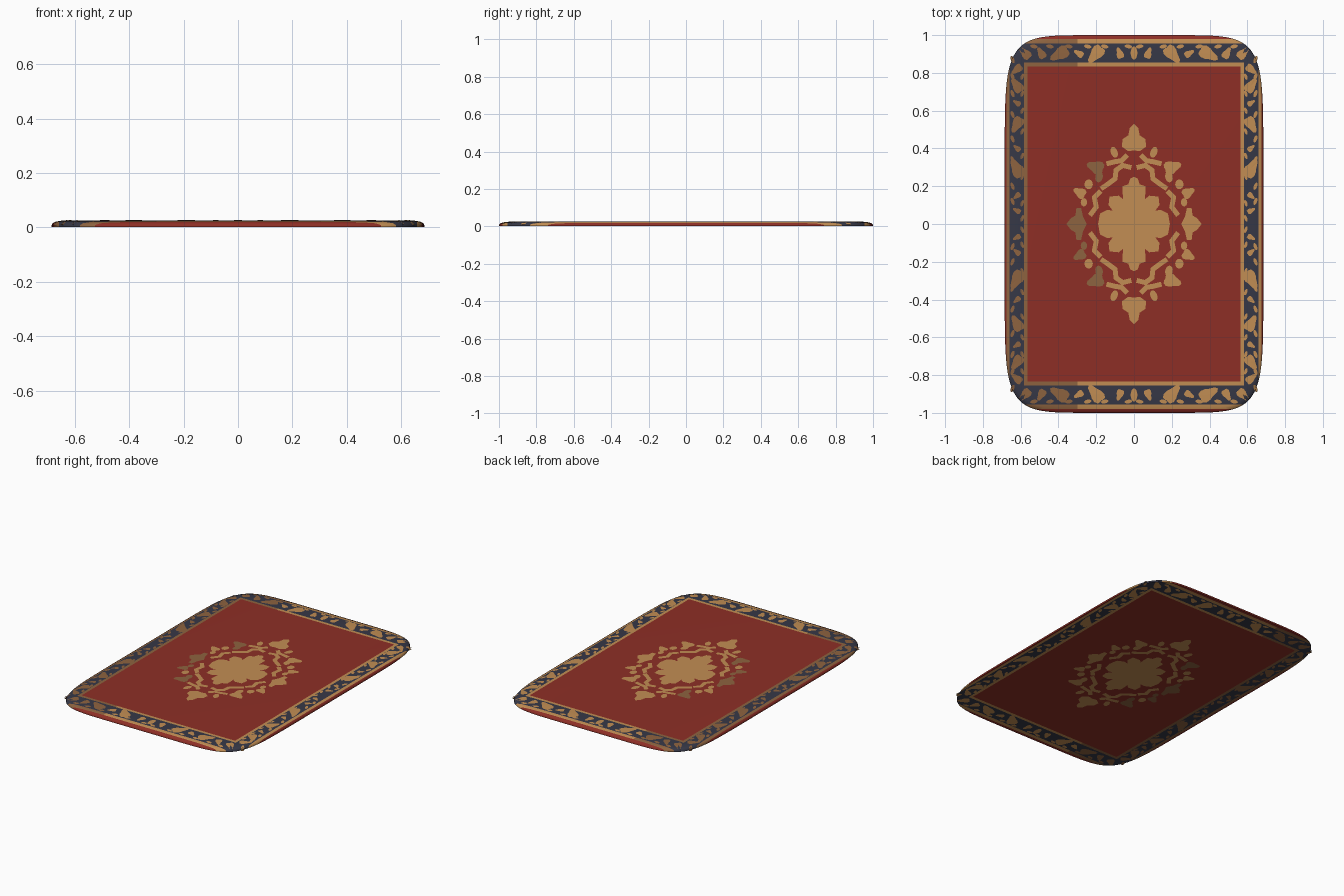
import bpy, bmesh, math
from mathutils import Vector

if "Cube" in bpy.data.objects:
    bpy.data.objects.remove(bpy.data.objects["Cube"])

A, B, N = 0.685, 1.0, 7.5          # half width, half length, outline squareness
BASE, LIFT = 0.001, 0.001          # underside height, motif plate offset
PROFILE = [(1.0, BASE), (1.0, 0.008), (0.995, 0.015), (0.98, 0.021),
           (0.95, 0.0245), (0.9, 0.026)]


def material(name, rgb):
    m = bpy.data.materials.new(name)
    m.diffuse_color = (*rgb, 1)
    m.use_nodes = True
    m.node_tree.nodes["Principled BSDF"].inputs["Base Color"].default_value = m.diffuse_color
    return m


RED, GOLD, WORN, NAVY = range(4)
MATS = [material("carpet red", (0.27, 0.028, 0.019)),
        material("gold thread", (0.54, 0.27, 0.088)),
        material("worn gold", (0.27, 0.125, 0.05)),
        material("navy border", (0.037, 0.039, 0.062))]


def make_object(name, bm):
    me = bpy.data.meshes.new(name)
    bm.to_mesh(me)
    bm.free()
    for m in MATS:
        me.materials.append(m)
    ob = bpy.data.objects.new(name, me)
    bpy.context.collection.objects.link(ob)
    return ob


def height(x, y):
    """Height of the pile above a point, following the rounded rim."""
    s = (abs(x / A) ** N + abs(y / B) ** N) ** (1 / N)
    for (s0, z0), (s1, z1) in zip(PROFILE[1:], PROFILE[2:]):
        if s >= s1:
            f = min(1, (s0 - s) / (s0 - s1))
            return z0 + (z1 - z0) * max(0, f)
    return PROFILE[-1][1]


# Rug body: squared oval rings, lofted up the rim and capped
def outline(scale, z):
    pts = []
    for i in range(96):
        t = 2 * math.pi * (i + 0.5) / 96
        c, s = math.cos(t), math.sin(t)
        pts.append((scale * A * math.copysign(abs(c) ** (2 / N), c),
                    scale * B * math.copysign(abs(s) ** (2 / N), s), z))
    return pts


bm = bmesh.new()
rings = [[bm.verts.new(p) for p in outline(s, z)] for s, z in PROFILE]
for lo, hi in zip(rings, rings[1:]):
    for i in range(96):
        j = (i + 1) % 96
        bm.faces.new((lo[i], lo[j], hi[j], hi[i]))
bm.faces.new(rings[-1])
bm.faces.new(rings[0][::-1])

# Cut the border bands into the body
X_CUTS, Y_CUTS = (0.563, 0.582, 0.658, 0.675), (0.835, 0.855, 0.955, 0.98)
cuts = [((s * x, 0, 0), (1, 0, 0)) for x in X_CUTS for s in (1, -1)]
cuts += [((0, s * y, 0), (0, 1, 0)) for y in Y_CUTS for s in (1, -1)]
cuts.append(((-0.3, 0, 0), (1, 0, 0)))
for co, no in cuts:
    bmesh.ops.bisect_plane(bm, geom=bm.verts[:] + bm.edges[:] + bm.faces[:],
                           dist=1e-6, plane_co=co, plane_no=no)
for f in bm.faces:
    c = f.calc_center_median()
    level = max(sum(abs(c.x) > v for v in X_CUTS), sum(abs(c.y) > v for v in Y_CUTS))
    thread = WORN if c.x < -0.3 else GOLD
    f.material_index = (RED, thread, NAVY, thread, RED)[level]
body = make_object("rug_body", bm)
bpy.context.view_layer.objects.active = body
body.select_set(True)
bpy.ops.object.shade_smooth_by_angle(angle=math.radians(40))


# Motif plates: each shape is laid on the top and on the underside
def plate(bm, pts, centre, mat):
    for top in (True, False):
        zf = (lambda x, y: height(x, y) + LIFT) if top else (lambda x, y: BASE - LIFT)
        vs = [bm.verts.new((x, y, zf(x, y))) for x, y in pts]
        c = bm.verts.new((*centre, zf(*centre)))
        for i in range(len(vs)):
            f = bm.faces.new((vs[i], vs[(i + 1) % len(vs)], c))
            f.normal_update()
            if (f.normal.z > 0) != top:
                f.normal_flip()
            f.material_index = mat


def blob(cx, cy, rx, ry, deg=0, lobes=0):
    a = math.radians(deg)
    pts = []
    for i in range(16):
        t = 2 * math.pi * i / 16
        r = 1 + (0.2 * math.cos(lobes * t) if lobes else 0)
        u, v = rx * r * math.cos(t), ry * r * math.sin(t)
        pts.append((cx + u * math.cos(a) - v * math.sin(a),
                    cy + u * math.sin(a) + v * math.cos(a)))
    return pts, (cx, cy)


def mirrored(bm, shape, mat_rule):
    pts, c = shape
    for sx in (1, -1):
        for sy in (1, -1):
            q = (c[0] * sx, c[1] * sy)
            plate(bm, [(x * sx, y * sy) for x, y in pts], q, mat_rule(*q))


def worn_patch(x, y):
    spots = ((-0.2, 0.28), (-0.29, 0.0), (-0.18, -0.26), (-0.27, -0.14))
    return WORN if any(math.hypot(x - a, y - b) < 0.06 for a, b in spots) else GOLD


# Central medallion: flower cross, finials, scrolls and leaves (one quarter each)
bm = bmesh.new()
cross = [(0, 0.25), (0.02, 0.24), (0.03, 0.21), (0.06, 0.2), (0.06, 0.16), (0.045, 0.12),
         (0.08, 0.15), (0.13, 0.145), (0.135, 0.1), (0.1, 0.055), (0.14, 0.075),
         (0.18, 0.055), (0.19, 0), (0, 0)]
mirrored(bm, (cross, (0.05, 0.06)), lambda x, y: GOLD)
tip = [(0, 0.53), (0.022, 0.51), (0.03, 0.47), (0.06, 0.45), (0.065, 0.41),
       (0.03, 0.385), (0, 0.39)]
mirrored(bm, (tip, (0.02, 0.43)), lambda x, y: GOLD)
side = [(0.358, 0), (0.335, 0.03), (0.31, 0.045), (0.305, 0.085), (0.28, 0.085),
        (0.27, 0.04), (0.25, 0.0)]
mirrored(bm, (side, (0.295, 0.02)), worn_patch)

SCROLLS = [[(0.02, 0.3), (0.06, 0.31), (0.095, 0.285), (0.1, 0.24), (0.14, 0.21), (0.17, 0.19)],
           [(0.04, 0.36), (0.065, 0.335), (0.1, 0.33), (0.14, 0.32)],
           [(0.18, 0.17), (0.21, 0.14), (0.2, 0.09), (0.23, 0.05)]]
for path in SCROLLS:
    for p, q in zip(path, path[1:]):
        p, q = Vector(p), Vector(q)
        d = (q - p).normalized()
        n = Vector((-d.y, d.x)) * 0.013
        d *= 0.006
        quad = [p - d + n, q + d + n, q + d - n, p - d - n]
        mirrored(bm, ([tuple(v) for v in quad], tuple((p + q) / 2)), worn_patch)
LEAVES = [(0.105, 0.38, 0.018, 0.03, -20, 0), (0.2, 0.3, 0.045, 0.034, 20, 3),
          (0.185, 0.25, 0.02, 0.03, 10, 0), (0.24, 0.21, 0.022, 0.026, 0, 0),
          (0.285, 0.165, 0.034, 0.026, 30, 3), (0.265, 0.115, 0.017, 0.022, 0, 0)]
for leaf in LEAVES:
    mirrored(bm, blob(*leaf), worn_patch)
make_object("medallion", bm)

# Border flowers: slanted leaves along the long and short sides
bm = bmesh.new()
border_mat = lambda x, y: WORN if x < -0.3 else GOLD
for y, r, deg in ((0.07, 0.018, 30), (0.15, 0.018, -40), (0.29, 0.042, 60), (0.4, 0.018, 40),
                  (0.53, 0.036, -60), (0.64, 0.018, 30), (0.73, 0.034, 55), (0.82, 0.026, -40)):
    mirrored(bm, blob(0.618, y, r * 1.25, r * 0.75, deg, 3), border_mat)
    mirrored(bm, blob(0.643, y + 0.05, 0.02, 0.009, 70), border_mat)
    mirrored(bm, blob(0.592, y - 0.04, 0.018, 0.008, 110), border_mat)
mirrored(bm, blob(0.0, 0.905, 0.018, 0.035), border_mat)
for x, r, deg in ((0.075, 0.024, 70), (0.2, 0.042, -50), (0.29, 0.022, 30),
                  (0.39, 0.042, -30), (0.49, 0.026, 60), (0.575, 0.03, 45)):
    mirrored(bm, blob(x, 0.902, r * 1.25, r * 0.75, deg, 3), border_mat)
    mirrored(bm, blob(x - 0.045, 0.94, 0.02, 0.01, 10), border_mat)
make_object("border_flowers", bm)
